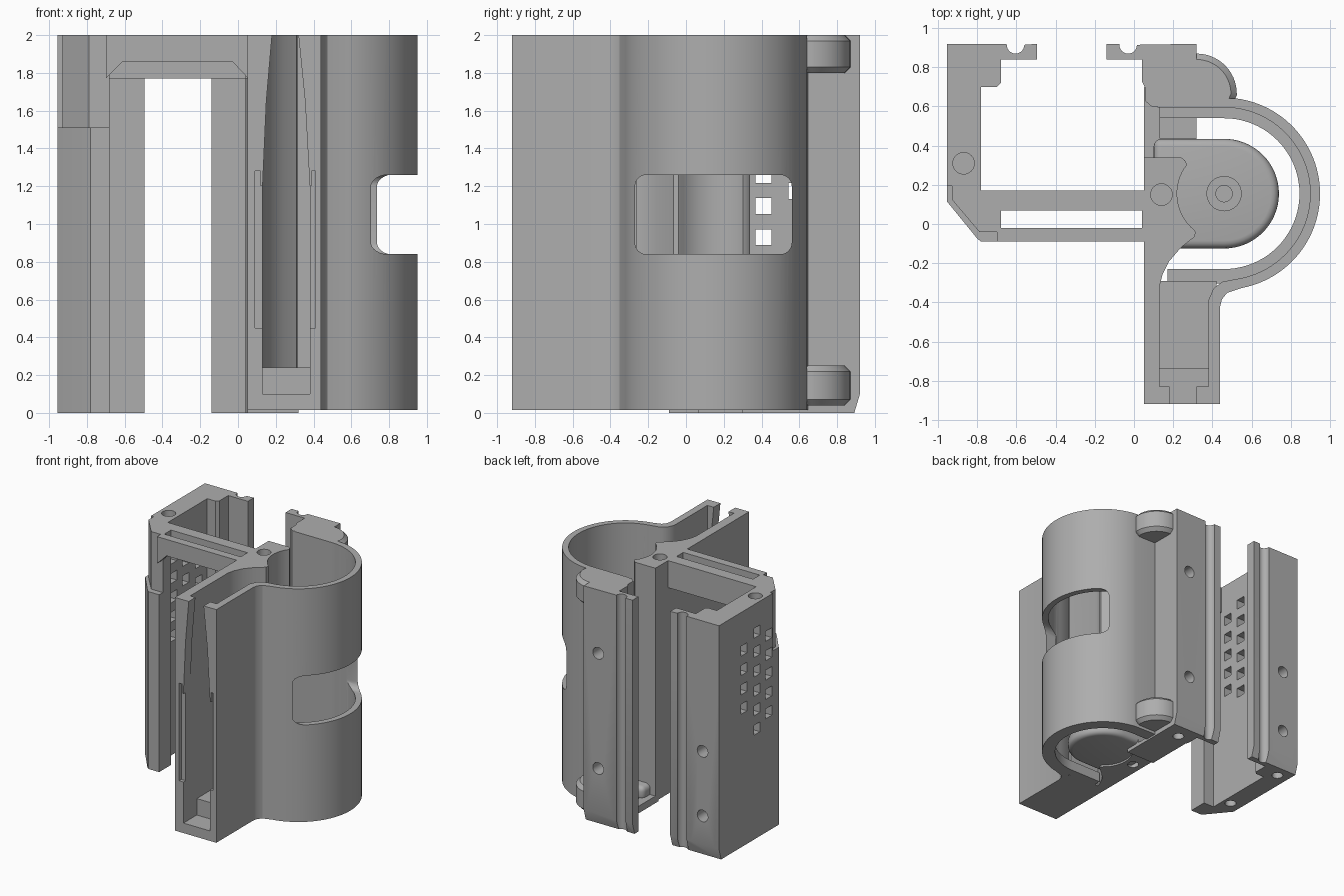
import bpy, bmesh, math
from mathutils import Vector

cube = bpy.data.objects.get("Cube")
if cube:
    bpy.data.objects.remove(cube)

grey = bpy.data.materials.new("plain grey")
grey.use_nodes = True
COLOUR = (0.42, 0.42, 0.42, 1)
grey.diffuse_color = COLOUR
grey.node_tree.nodes["Principled BSDF"].inputs["Base Color"].default_value = COLOUR

CX, CY = 0.46, 0.155   # centre of the round barrel


def prism(name, pts, lo, hi, axis="z"):
    """Extrude a 2D outline along an axis: z uses (x,y), x uses (y,z), y uses (x,z)."""
    place = {"z": lambda u, v, w: (u, v, w),
             "x": lambda u, v, w: (w, u, v),
             "y": lambda u, v, w: (u, w, v)}[axis]
    bm = bmesh.new()
    face = bm.faces.new([bm.verts.new(place(u, v, lo)) for u, v in pts])
    new = bmesh.ops.extrude_face_region(bm, geom=[face])["geom"]
    move = Vector(place(0, 0, hi - lo))
    bmesh.ops.translate(bm, vec=move, verts=[g for g in new if isinstance(g, bmesh.types.BMVert)])
    bmesh.ops.recalc_face_normals(bm, faces=bm.faces)
    mesh = bpy.data.meshes.new(name)
    bm.to_mesh(mesh)
    bm.free()
    mesh.materials.append(grey)
    ob = bpy.data.objects.new(name, mesh)
    bpy.context.collection.objects.link(ob)
    return ob


def rect(u0, v0, u1, v1):
    return [(u0, v0), (u1, v0), (u1, v1), (u0, v1)]


def arc(cx, cy, r, a0, a1, n):
    steps = [math.radians(a0 + (a1 - a0) * i / n) for i in range(n + 1)]
    return [(cx + r * math.cos(a), cy + r * math.sin(a)) for a in steps]


def circle(cx, cy, r, n=24):
    return arc(cx, cy, r, 0, 360 - 360 / n, n - 1)


def select(ob):
    bpy.ops.object.select_all(action="DESELECT")
    ob.select_set(True)
    bpy.context.view_layer.objects.active = ob


def cut(target, pts, lo, hi, axis="z"):
    cutter = prism("cutter", pts, lo, hi, axis)
    cutter.hide_render = True
    mod = target.modifiers.new("cut", "BOOLEAN")
    mod.operation = "DIFFERENCE"
    mod.solver = "EXACT"
    mod.object = cutter
    select(target)
    bpy.ops.object.modifier_apply(modifier=mod.name)
    bpy.data.objects.remove(cutter)


def bevel(ob, width, segments=1):
    mod = ob.modifiers.new("bevel", "BEVEL")
    mod.width = width
    mod.segments = segments
    mod.limit_method = "ANGLE"
    mod.angle_limit = math.radians(50)
    select(ob)
    bpy.ops.object.modifier_apply(modifier=mod.name)


def smooth(ob):
    select(ob)
    bpy.ops.object.shade_smooth_by_angle(angle=math.radians(30))


# Barrel wall running into the right side of the front channel
shell = ([(0.44, -0.92), (0.44, -0.42), (0.449, -0.385), (0.475, -0.352)]
         + arc(CX, CY, 0.49, -79, 83, 48)
         + [(0.32, 0.645), (0.12, 0.645), (0.12, 0.595), (0.32, 0.595)]
         + arc(CX, CY, 0.44, 90, -78, 48)
         + [(0.45, -0.295), (0.405, -0.33), (0.38, -0.39), (0.38, -0.92)])
barrel = prism("barrel_wall", shell, 0.015, 2)
window = (arc(0.50, 1.20, 0.06, 0, 90, 6) + arc(-0.21, 1.20, 0.06, 90, 180, 6)
          + arc(-0.21, 0.90, 0.06, 180, 270, 6) + arc(0.50, 0.90, 0.06, 270, 360, 6))
cut(barrel, window, 0.6, 1.1, "x")
cut(barrel, rect(0.3, 0.45, 0.41, 1.28), -0.95, -0.89, "y")
smooth(barrel)

# Ledge around the barrel's lower edge
ledge = prism("barrel_ledge", arc(CX, CY, 0.46, -90, 90, 40) + [(0.13, 0.615), (0.13, 0.54)]
              + arc(CX, CY, 0.385, 90, -90, 40) + [(0.17, -0.23), (0.17, -0.305)], 0.015, 0.1)
smooth(ledge)

# Central wall with its hollow-faced core
core = prism("central_wall", [(0.05, -0.92), (0.13, -0.92), (0.13, -0.32), (0.145, -0.26),
             (0.18, -0.19), (0.24, -0.12), (0.31, -0.065), (0.315, -0.04)]
             + arc(CX, CY, 0.24, 230, 142, 16) + [(0.26, 0.325), (0.24, 0.34), (0.05, 0.34)], 0.015, 2)
cut(core, circle(0.14, 0.15, 0.055), 1.7, 2.1)
cut(core, circle(0.14, 0.155, 0.045), -0.1, 0.25)
cut(core, rect(0.09, 0.45, 0.2, 1.28), -0.95, -0.89, "y")
smooth(core)

# Front channel floor, step and tapering lips
prism("channel_floor", rect(0.08, -0.92, 0.42, -0.72), 0.015, 0.1)
prism("channel_step", rect(0.08, -0.74, 0.42, -0.29), 0.015, 0.24)
prism("channel_left_lip", [(0.12, 1.2), (0.13, 1.2), (0.15, 1.65), (0.18, 2), (0.12, 2)],
      -0.92, -0.83, "y")
prism("channel_right_lip", [(0.39, 1.2), (0.38, 1.2), (0.355, 1.65), (0.32, 2), (0.39, 2)],
      -0.92, -0.83, "y")

# Barrel floor pad with a raised ring
pad = prism("barrel_floor", arc(CX, CY, 0.28, -90, 90, 32) + [(0.1, 0.435), (0.1, -0.125)], 0.03, 0.15)
bevel(pad, 0.04, 4)
smooth(pad)
ring = prism("floor_ring", circle(CX, CY, 0.09, 32), 0.1, 0.22)
cut(ring, circle(CX, CY, 0.042), 0.16, 0.3)
smooth(ring)
plate = prism("base_plate", rect(0.05, 0.3, 0.32, 0.7), 0, 0.06)
cut(plate, rect(0.13, 0.44, 0.32, 0.54), 0.03, 0.1)

# Right rear rail with a grooved lip
right_rail = prism("right_rear_rail", [(0.09, 0.6), (0.32, 0.6), (0.32, 0.92)]
                   + arc(-0.03, 0.915, 0.045, 0, -180, 12)
                   + [(-0.075, 0.92), (-0.14, 0.92), (-0.14, 0.84), (0.04, 0.84),
                      (0.04, 0.73), (0.055, 0.7), (0.055, 0.63)], 0, 2)
cut(right_rail, circle(0.17, 0.76, 0.045), -0.1, 0.25)
for z in (0.48, 1.46):
    cut(right_rail, circle(0.185, z, 0.05), 0.75, 1, "y")

# Left leg: wide lower part, slimmer upper part, shared rear outline
rear = ([(-0.68, 0.07), (-0.78, 0.07), (-0.78, 0.7), (-0.70, 0.7), (-0.68, 0.72), (-0.68, 0.84),
         (-0.495, 0.84), (-0.495, 0.92)]
        + arc(-0.605, 0.915, 0.045, 0, -180, 12) + [(-0.65, 0.92), (-0.955, 0.92)])
lower_leg = prism("left_leg_lower", rear + [(-0.955, 0.115), (-0.80, -0.075), (-0.78, -0.09),
                  (-0.68, -0.09)], 0, 1.51)
upper_leg = prism("left_leg_upper", rear + [(-0.955, 0.195), (-0.93, 0.195), (-0.93, 0.125),
                  (-0.79, -0.04), (-0.68, -0.04)], 1.51, 2)
cut(upper_leg, circle(-0.87, 0.31, 0.055), 1.75, 2.1)
for y in (0.2, 0.79):
    cut(lower_leg, circle(-0.85, y, 0.045), -0.1, 0.25)
for z in (0.34, 0.89):
    cut(lower_leg, circle(-0.80, z, 0.05), 0.75, 1, "y")

# Staggered square vents through the left leg
for y, start, count in ((0.585, 1.175, 4), (0.41, 0.93, 6), (0.25, 1.01, 5)):
    for i in range(count):
        z = start + 0.165 * i
        for leg, lo, hi in ((lower_leg, 0, 1.51), (upper_leg, 1.51, 2)):
            if z + 0.042 > lo and z - 0.042 < hi:
                cut(leg, rect(y - 0.042, z - 0.042, y + 0.042, z + 0.042), -1.1, -0.7, "x")

# Sloped lower ends of both rear rails
for rail in (right_rail, lower_leg):
    cut(rail, [(0.885, -0.02), (0.95, -0.02), (0.95, 0.1), (0.921, 0.1)], -1.1, 0.6, "x")
for part in (right_rail, lower_leg, upper_leg):
    smooth(part)

# Cross bar: arched front plate and straight rear plate with a slot between
prism("bar_front_plate", [(-0.70, 1.77), (-0.61, 1.86), (-0.03, 1.86), (0.055, 1.77),
      (0.055, 2), (-0.70, 2)], -0.09, -0.02, "y")
prism("bar_rear_plate", rect(-0.79, 0.07, 0.06, 0.17), 1.77, 2)
prism("bar_slot_end", rect(0.04, -0.03, 0.06, 0.08), 1.77, 2)

# Rounded lugs joining the barrel and right rail
for name, lo, hi in (("lower_lug", 0.04, 0.25), ("upper_lug", 1.8, 2)):
    lug = prism(name, [(0.28, 0.6), (0.5, 0.6)] + arc(0.32, 0.665, 0.205, -2, 90, 14)
                + [(0.28, 0.87)], lo, hi)
    bevel(lug, 0.03)
    smooth(lug)
